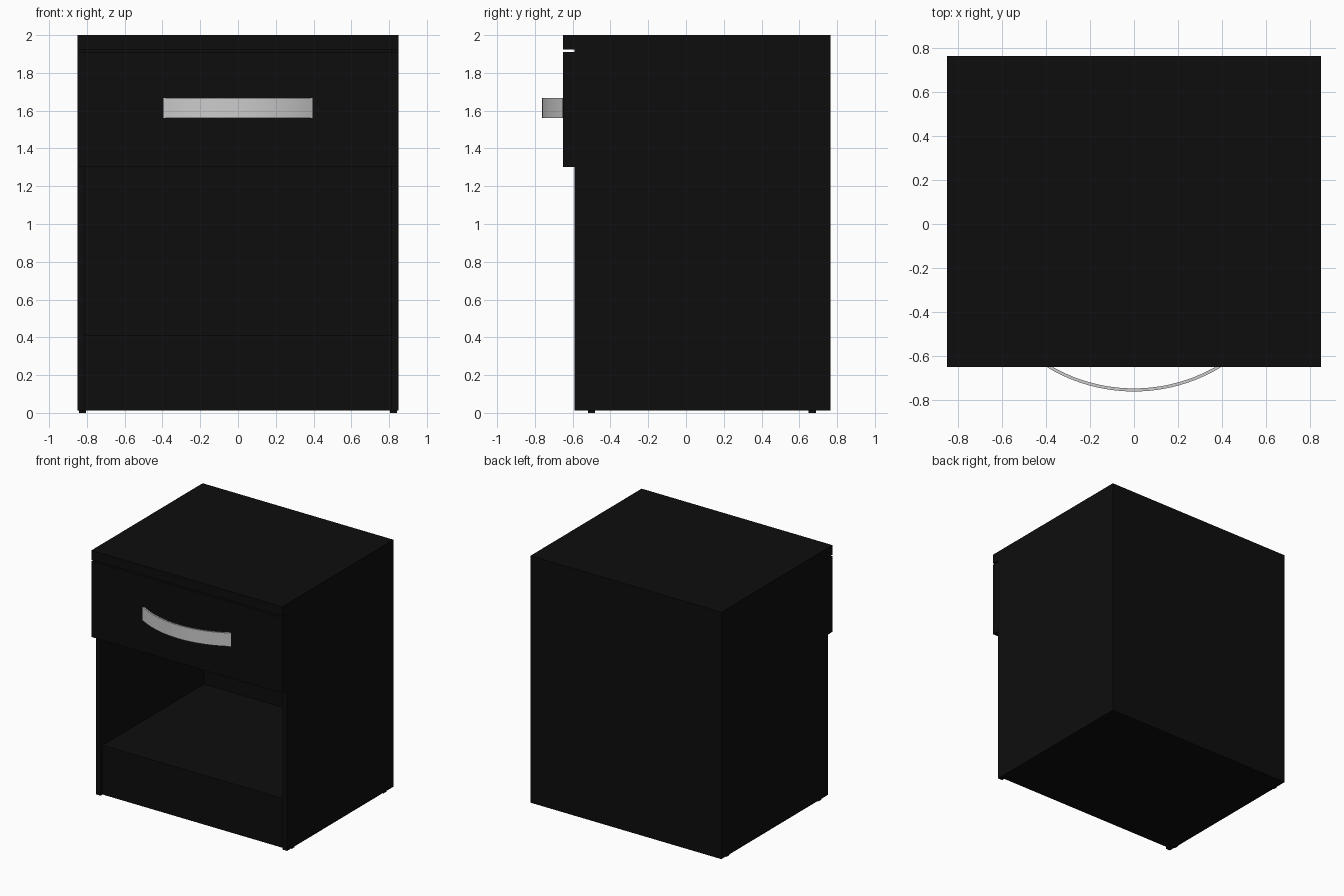
import bpy, bmesh, math

if "Cube" in bpy.data.objects:
    bpy.data.objects.remove(bpy.data.objects["Cube"])


def material(name, rgb):
    m = bpy.data.materials.new(name)
    m.diffuse_color = (*rgb, 1)
    m.use_nodes = True
    m.node_tree.nodes["Principled BSDF"].inputs["Base Color"].default_value = m.diffuse_color
    return m


BLACK = material("black laminate", (0.004, 0.004, 0.004))
METAL = material("brushed metal", (0.6, 0.6, 0.6))


def finish(name, bm, mat):
    bmesh.ops.recalc_face_normals(bm, faces=bm.faces)
    me = bpy.data.meshes.new(name)
    bm.to_mesh(me)
    bm.free()
    me.materials.append(mat)
    ob = bpy.data.objects.new(name, me)
    bpy.context.collection.objects.link(ob)
    return ob


def box(name, x, y, z, mat=BLACK):
    bm = bmesh.new()
    bmesh.ops.create_cube(bm, size=1)
    for v in bm.verts:
        v.co = [r[0] + (c + 0.5) * (r[1] - r[0]) for c, r in zip(v.co, (x, y, z))]
    return finish(name, bm, mat)


W, T = 0.85, 0.04                 # half width, board thickness
FRONT, BACK = -0.59, 0.764
BASE, LID = 0.013, 1.923
IN = W - T

# Carcass
box("top_board", (-W, W), (-0.65, BACK), (LID, 2.0))
box("back_panel", (-IN, IN), (BACK - T, BACK), (BASE, LID))
box("bottom_board", (-IN, IN), (FRONT + 0.03, BACK - T), (BASE, BASE + T))
box("shelf", (-IN, IN), (FRONT + 0.025, BACK - T), (0.37, 0.41))
box("plinth_panel", (-IN, IN), (FRONT + 0.025, FRONT + 0.065), (BASE, 0.37))

for s, side in ((-1, "left"), (1, "right")):
    box(f"{side}_side_panel", sorted((s * IN, s * W)), (FRONT, BACK), (BASE, LID))
    # Feet
    for y, end in ((-0.50, "front"), (0.668, "back")):
        box(f"{end}_{side}_foot", sorted((s * 0.805, s * 0.842)),
            (y - 0.019, y + 0.019), (0, BASE))
    # Drawer box sides
    box(f"drawer_{side}_side", sorted((s * 0.76, s * 0.79)), (FRONT, 0.66), (1.36, 1.80))

# Drawer
box("drawer_front", (-W, W), (-0.65, FRONT), (1.303, 1.911))
box("drawer_bottom", (-0.76, 0.76), (FRONT, 0.66), (1.37, 1.39))
box("drawer_back", (-0.76, 0.76), (0.63, 0.66), (1.36, 1.80))

# Bowed strip handle: thin circular arc meeting the drawer front
bm = bmesh.new()
N, R, THICK = 24, 0.764, 0.014
cy = -0.762 + R
half = math.asin(0.394 / R)
rings = []
for i in range(N + 1):
    a = -half + 2 * half * i / N
    rings.append([bm.verts.new((r * math.sin(a), cy - r * math.cos(a), z))
                  for r, z in ((R, 1.56), (R, 1.668), (R - THICK, 1.668), (R - THICK, 1.56))])
for p, q in zip(rings, rings[1:]):
    for k in range(4):
        j = (k + 1) % 4
        bm.faces.new((p[k], q[k], q[j], p[j]))
bm.faces.new(rings[0])
bm.faces.new(rings[-1])
handle = finish("drawer_handle", bm, METAL)
bpy.context.view_layer.objects.active = handle
handle.select_set(True)
bpy.ops.object.shade_smooth_by_angle()
